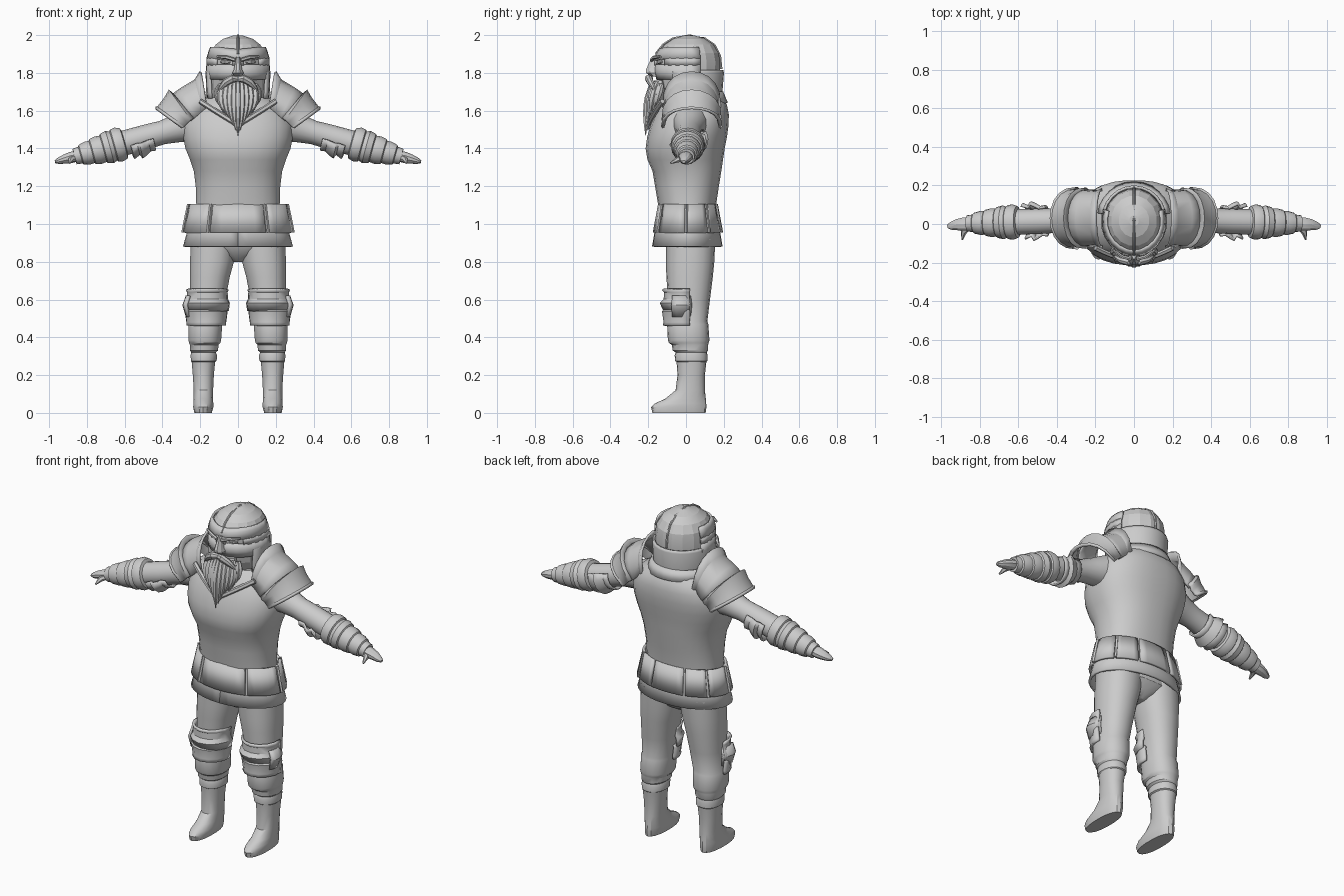
import bpy, bmesh, math
from mathutils import Vector

grey = bpy.data.materials.new("armour_grey")
grey.diffuse_color = (0.6, 0.6, 0.6, 1)


def skin(name, rings, closed=True, cap=True, thick=0, mirror=False, angle=28):
    """Skin a list of point rings into one object."""
    bm = bmesh.new()
    vs = [[bm.verts.new(p) for p in r] for r in rings]
    n = len(rings[0])
    for a, b in zip(vs, vs[1:]):
        for i in range(n if closed else n - 1):
            j = (i + 1) % n
            bm.faces.new((a[i], a[j], b[j], b[i]))
    if cap:
        bm.faces.new(vs[0][::-1])
        bm.faces.new(vs[-1])
    bmesh.ops.recalc_face_normals(bm, faces=bm.faces)
    me = bpy.data.meshes.new(name)
    bm.to_mesh(me)
    bm.free()
    me.materials.append(grey)
    for p in me.polygons:
        p.use_smooth = True
    me.set_sharp_from_angle(angle=math.radians(angle))
    ob = bpy.data.objects.new(name, me)
    bpy.context.collection.objects.link(ob)
    if thick:
        m = ob.modifiers.new("thickness", 'SOLIDIFY')
        m.thickness = thick
        m.offset = 0
    if mirror:
        ob.modifiers.new("mirror", 'MIRROR')
    return ob


def oval(z, x0, x1, y0, y1, n=20, p=0.9):
    """Horizontal rounded ring between x0..x1 and y0..y1."""
    pw = lambda v: math.copysign(abs(v) ** p, v)
    pts = []
    for i in range(n):
        a = 2 * math.pi * (i + 0.5) / n
        pts.append(((x0 + x1) / 2 + (x1 - x0) / 2 * pw(math.cos(a)),
                    (y0 + y1) / 2 + (y1 - y0) / 2 * pw(math.sin(a)), z))
    return pts


def band(name, cx, cy, prof, a0, a1, n=8, thick=0.014, mirror=False, dip=0):
    """Curved plate; prof = (z, rx, ry); angle 0 faces the front, 90 is +x."""
    rings = []
    for z, rx, ry in prof:
        ring = []
        for i in range(n + 1):
            a = math.radians(a0 + (a1 - a0) * i / n)
            ring.append((cx + rx * math.sin(a), cy - ry * math.cos(a),
                         z - dip * max(0, math.cos(a)) ** 6))
        rings.append(ring)
    return skin(name, rings, False, False, thick, mirror)


def sweep(name, pts, radii, n=8, flat=1, arc=None, **kw):
    """Tube (or open arc) along a path; flat squashes it against y."""
    pts = [Vector(p) for p in pts]
    rings = []
    for k, c in enumerate(pts):
        t = (pts[min(k + 1, len(pts) - 1)] - pts[max(k - 1, 0)]).normalized()
        s = Vector((0, 1, 0)).cross(t).normalized() if abs(t.y) < 0.99 else Vector((1, 0, 0))
        f = t.cross(s)
        a0, a1 = arc or (0, 360)
        m = n if arc else n - 1
        ring = []
        for i in range(m + 1):
            a = math.radians(a0 + (a1 - a0) * i / n)
            ring.append(c + radii[k] * (s * math.cos(a) + f * math.sin(a) * flat))
        rings.append(ring)
    return skin(name, rings, closed=not arc, cap=not arc, **kw)


def curve3(a, b, c, n=6):
    """Quadratic curve points."""
    a, b, c = Vector(a), Vector(b), Vector(c)
    return [a * (1 - t) ** 2 + b * 2 * t * (1 - t) + c * t * t for t in [i / n for i in range(n + 1)]]


# Torso
torso = [(0.95, .235, -.13, .15), (1.1, .222, -.148, .16), (1.2, .225, -.165, .175),
         (1.28, .235, -.178, .188), (1.34, .255, -.205, .197), (1.4, .28, -.215, .206),
         (1.46, .292, -.207, .218), (1.52, .295, -.19, .226), (1.58, .275, -.165, .228),
         (1.63, .235, -.135, .218), (1.67, .165, -.10, .19)]
skin("torso", [oval(z, -r, r, a, b, 28, .85) for z, r, a, b in torso])
# Hips
skin("hips", [oval(z, -r, r, a, b) for z, r, a, b in
              [(.80, .03, -.03, .07), (.83, .10, -.07, .12), (.88, .24, -.10, .15), (.99, .235, -.13, .15)]])
# Collar and neckline trim
band("back_collar", 0, .04, [(1.64, .19, .175), (1.70, .165, .15)], 95, 265, 12)
sweep("neckline_trim", curve3((.20, -.125, 1.65), (.10, -.175, 1.585), (0, -.198, 1.525)), [.014] * 7, 6, mirror=True)

# Skirt and belt plates
band("skirt", 0, .007, [(1.08, .23, .152), (.96, .262, .166), (.88, .284, .18)], 0, 360, 32)
plate = [(1.105, .252, .152), (.955, .286, .18)]
for nm, a, b, m in [("front", -31, 31, False), ("hip", 33, 84, True), ("side", 87, 124, True),
                    ("rear_side", 127, 156, True), ("back", 159, 201, False)]:
    band("belt_plate_" + nm, 0, .01, plate, a, b, 5, .014, m)
    if m:
        sweep("belt_strap_" + nm, [(r * math.sin(math.radians(a)), .01 - q * math.cos(math.radians(a)), z)
                                   for z, r, q in [(1.105, .262, .16), (.955, .293, .187)]],
              [.008, .008], 4, mirror=True)

# Legs with boots and greaves in one profile
leg = [(0, .138, .232, -.178, .104), (.03, .13, .238, -.185, .108), (.05, .13, .237, -.165, .107),
       (.075, .132, .235, -.11, .105), (.12, .131, .235, -.055, .10), (.2, .127, .24, -.045, .10),
       (.27, .12, .246, -.05, .108), (.275, .112, .25, -.058, .114), (.305, .11, .252, -.06, .114),
       (.32, .116, .248, -.055, .11), (.33, .105, .255, -.07, .116), (.36, .102, .256, -.075, .117),
       (.37, .092, .26, -.09, .12), (.385, .088, .264, -.096, .124), (.47, .082, .262, -.10, .118),
       (.485, .082, .256, -.095, .113), (.6, .065, .255, -.095, .127), (.72, .042, .256, -.104, .142),
       (.8, .02, .256, -.106, .15), (.92, .005, .25, -.105, .155)]
skin("legs", [oval(z, a, b, c, d, 18) for z, a, b, c, d in leg], mirror=True)
band("upper_knee_plate", .163, 0, [(.655, .108, .122), (.64, .102, .11), (.60, .104, .112), (.58, .114, .132), (.54, .108, .112)],
     -95, 100, 8, .014, True)
band("lower_knee_plate", .168, 0, [(.55, .102, .108), (.535, .108, .12), (.48, .1, .112), (.462, .1, .116)],
     -100, 100, 8, .014, True)
# Knee side wing
band("knee_wing", .17, -.03, [(.62, .10, .08), (.57, .118, .09), (.51, .1, .08)], 60, 130, 4, .014, True)

# Arms with ringed bracers
def on_arm(x):
    return (x, .02 - .03 * (x - .3), 1.512 - .275 * (x - .3))

arm = [(.2, .10), (.26, .09), (.32, .075), (.4, .063), (.5, .066), (.60, .066), (.605, .083), (.63, .092),
       (.655, .088), (.66, .08), (.68, .088), (.71, .08), (.715, .072), (.74, .075), (.77, .068),
       (.775, .061), (.8, .062), (.83, .054), (.835, .046), (.865, .042)]
sweep("arms", [on_arm(x) for x, r in arm], [r for x, r in arm], 16, mirror=True)
elbow = [(.455, .078), (.485, .074), (.51, .09), (.53, .1), (.54, .078), (.575, .092)]
sweep("elbow_plates", [on_arm(x) for x, r in elbow], [r for x, r in elbow], 8, arc=(-75, 115),
      thick=.012, mirror=True)
# Hands
sweep("hands", [(.85, 0, 1.36), (.885, -.002, 1.352), (.92, -.004, 1.343), (.95, -.01, 1.334), (.968, -.012, 1.329)],
      [.028, .03, .024, .017, .008], 10, 1.25, mirror=True)
sweep("thumbs", [(.865, -.015, 1.35), (.885, -.045, 1.34), (.892, -.082, 1.322)], [.018, .015, .005], 6, mirror=True)

# Shoulder armour: arches between a top point and a bottom point
def arch(name, stations, n=10):
    rings = []
    for tx, tz, bx, bz, ry in stations:
        ring = []
        for i in range(n + 1):
            a = math.pi * i / n
            s = math.sin(a) ** .75
            ring.append((bx + (tx - bx) * s, .03 - ry * math.cos(a), bz + (tz - bz) * s))
        rings.append(ring)
    skin(name, rings, False, False, .014, True)

arch("upper_shoulder_plate", [(.198, 1.805, .165, 1.62, .15), (.225, 1.76, .185, 1.60, .138),
                              (.30, 1.715, .225, 1.565, .143), (.355, 1.675, .25, 1.545, .142)])
arch("lower_shoulder_plate", [(.34, 1.68, .235, 1.56, .142), (.365, 1.705, .25, 1.55, .153),
                              (.385, 1.665, .265, 1.535, .145), (.425, 1.615, .285, 1.515, .148),
                              (.438, 1.615, .295, 1.51, .158)])

# Helmeted head
head = [(1.60, .12, -.07, .14), (1.66, .14, -.10, .165), (1.72, .152, -.135, .175), (1.80, .156, -.152, .182),
        (1.86, .155, -.155, .184), (1.905, .148, -.15, .175), (1.95, .12, -.115, .148), (1.98, .08, -.07, .105),
        (1.998, .025, -.01, .045)]
skin("head", [oval(z, -r, r, a, b, 16, 1) for z, r, a, b in head], angle=15)
band("brow_plate", 0, .015, [(1.935, .142, .152), (1.915, .15, .168), (1.875, .162, .178)], -110, 110, 14, .012, dip=.012)
band("face_plate", 0, .015, [(1.845, .162, .174), (1.80, .166, .176), (1.765, .163, .165)], -110, 110, 14, .012)
band("eye_side_plate", 0, .015, [(1.88, .161, .175), (1.84, .162, .174)], 44, 110, 5, .012, True)
band("nose_bridge", 0, .015, [(1.88, .161, .178), (1.84, .162, .178)], -11, 11, 2, .012)
band("neck_guard", 0, .015, [(1.815, .162, .176), (1.80, .166, .18), (1.70, .162, .172), (1.665, .158, .17)],
     62, 298, 16, .012)
sweep("helmet_crest", [(0, -.16, 1.90), (0, -.12, 1.95), (0, -.07, 1.982), (0, .02, 1.998), (0, .10, 1.982),
                       (0, .15, 1.948), (0, .18, 1.89), (0, .187, 1.82)], [.007] * 8, 6, 1)
# Eyebrows, eyes and nose
sweep("eyebrows", [(.015, -.182, 1.868), (.06, -.17, 1.882), (.11, -.135, 1.885)], [.01, .01, .006], 6, mirror=True)
sweep("eyes", [(.04, -.147, 1.858), (.065, -.142, 1.858), (.09, -.127, 1.858)], [.006, .013, .006], 6, mirror=True)
skin("nose", [oval(z, -r, r, a, b, 8, 1) for z, r, a, b in
              [(1.885, .01, -.182, -.15), (1.815, .024, -.216, -.14), (1.80, .032, -.214, -.14), (1.782, .026, -.185, -.14)]])

# Moustache and beard
sweep("moustache", [(0, -.185, 1.768), (.03, -.198, 1.77), (.065, -.188, 1.75), (.09, -.172, 1.722), (.103, -.165, 1.70)],
      [.014, .022, .02, .013, .003], 8, .9, mirror=True)
skin("beard_core", [oval(z, -r, r, a, b, 12, 1) for z, r, a, b in
                    [(1.76, .08, -.17, -.10), (1.70, .095, -.185, -.10), (1.64, .08, -.2, -.13),
                     (1.57, .045, -.21, -.165), (1.50, .012, -.215, -.195)]])
for i in range(-4, 5):
    k = abs(i)
    sweep("beard_strand", curve3((i * .019, -.175 + k * k * .0015, 1.75), (i * .03, -.225 + k * .009, 1.64),
                                 (i * .011, -.213 + k * .007, 1.468 + k * .026)),
          [.012, .017, .02, .019, .015, .009, .002], 6)
for s in (-1, 1):
    for k in range(3):
        sweep("beard_side_strand", curve3((s * (.07 + .012 * k), -.15 + .012 * k, 1.74),
                                          (s * (.11 + .01 * k), -.17 + .01 * k, 1.67),
                                          (s * (.06 + .014 * k), -.185 + .012 * k, 1.56 + .03 * k)),
              [.01, .015, .017, .015, .012, .007, .002], 6)
